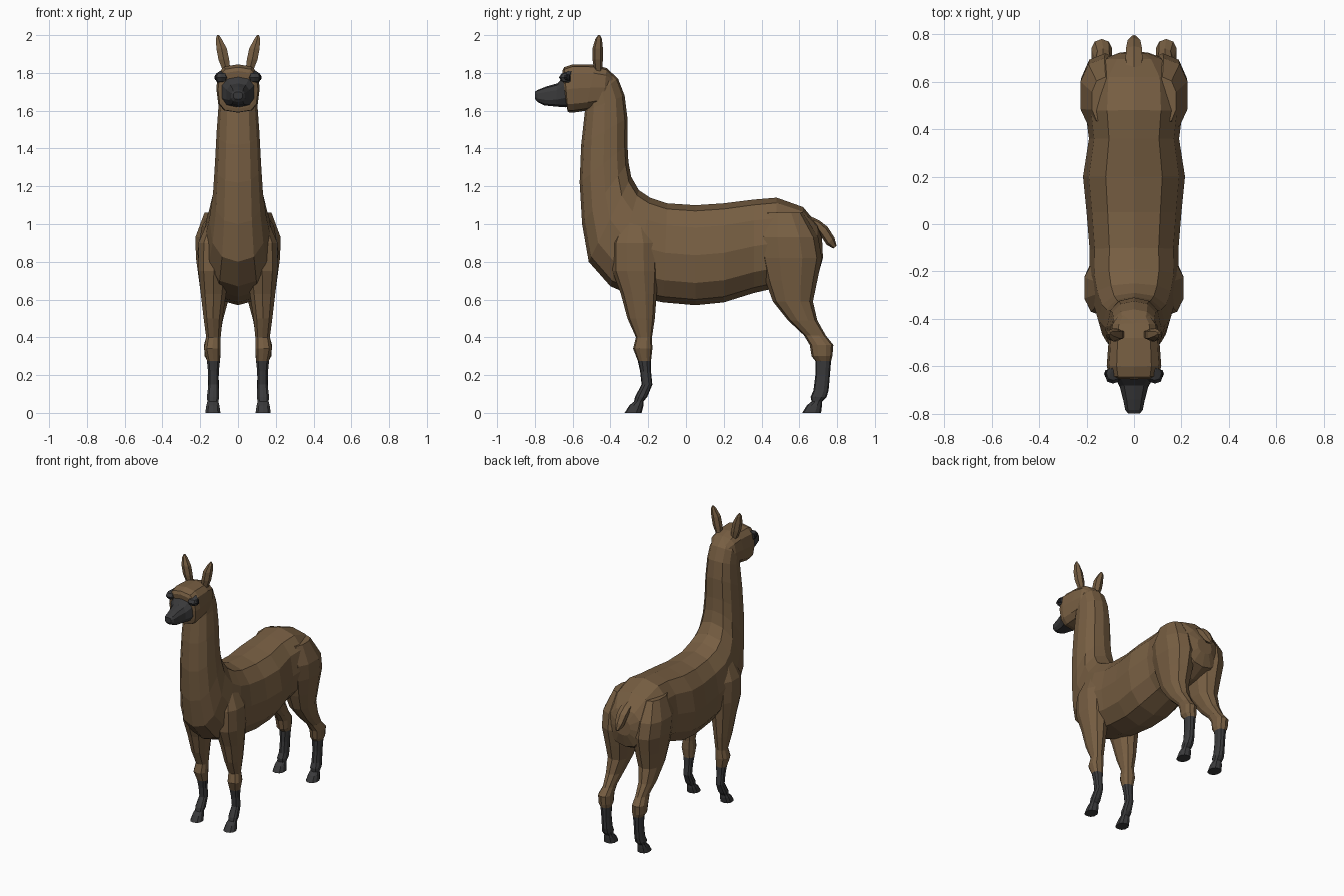
import bpy, bmesh, math
from mathutils import Vector


def material(name, rgb):
    m = bpy.data.materials.new(name)
    m.diffuse_color = (*rgb, 1)
    return m


BROWN = material("brown_wool", (0.185, 0.113, 0.055))
BLACK = material("charcoal_skin", (0.042, 0.042, 0.044))
EYE = material("dark_eye", (0.012, 0.012, 0.014))


def loft(name, rings, sides=12, mats=(BROWN,), rule=None, mirror=False, square=0.85):
    """Each ring: two opposite points (y, z), half width, centre x."""
    bm = bmesh.new()
    loops = []
    for ya, za, yb, zb, w, xc in rings:
        a, b = Vector((xc, ya, za)), Vector((xc, yb, zb))
        mid, half = (a + b) / 2, (a - b) / 2
        loop = []
        for i in range(sides):
            t = 2 * math.pi * i / sides
            c = math.copysign(abs(math.cos(t)) ** square, math.cos(t))
            s = math.copysign(abs(math.sin(t)) ** square, math.sin(t))
            loop.append(bm.verts.new(mid + half * c + Vector((w * s, 0, 0))))
        loops.append(loop)
    for p, q in zip(loops, loops[1:]):
        for i in range(sides):
            j = (i + 1) % sides
            bm.faces.new((p[i], p[j], q[j], q[i]))
    bm.faces.new(loops[0])
    bm.faces.new(loops[-1])
    bmesh.ops.recalc_face_normals(bm, faces=bm.faces)
    if rule:
        for f in bm.faces:
            f.material_index = rule(f.calc_center_median())
    me = bpy.data.meshes.new(name)
    bm.to_mesh(me)
    bm.free()
    for m in mats:
        me.materials.append(m)
    ob = bpy.data.objects.new(name, me)
    bpy.context.collection.objects.link(ob)
    if mirror:
        ob.modifiers.new("Mirror", 'MIRROR')
    return ob


def centred(rows):
    return [(*r, 0) for r in rows]


# Torso and neck: back point, belly point, half width
loft("body_and_neck", centred([
    (0.72, 0.93, 0.725, 0.82, 0.06),
    (0.695, 1.00, 0.70, 0.73, 0.13),
    (0.62, 1.09, 0.60, 0.68, 0.195),
    (0.48, 1.14, 0.47, 0.66, 0.205),
    (0.36, 1.13, 0.36, 0.635, 0.19),
    (0.20, 1.11, 0.20, 0.585, 0.215),
    (0.05, 1.10, 0.05, 0.57, 0.20),
    (-0.10, 1.11, -0.12, 0.585, 0.187),
    (-0.19, 1.14, -0.27, 0.615, 0.19),
    (-0.25, 1.18, -0.40, 0.67, 0.175),
    (-0.29, 1.25, -0.515, 0.80, 0.152),
    (-0.305, 1.33, -0.55, 1.00, 0.132),
    (-0.31, 1.42, -0.563, 1.22, 0.122),
    (-0.31, 1.56, -0.555, 1.42, 0.113),
    (-0.325, 1.68, -0.535, 1.60, 0.102),
    (-0.36, 1.77, -0.53, 1.65, 0.098),
    (-0.42, 1.825, -0.53, 1.70, 0.08)]))

# Head with a blunt face and brow
loft("head", centred([
    (-0.37, 1.77, -0.38, 1.67, 0.06),
    (-0.42, 1.825, -0.44, 1.62, 0.10),
    (-0.48, 1.843, -0.53, 1.60, 0.108),
    (-0.60, 1.845, -0.595, 1.59, 0.115),
    (-0.645, 1.83, -0.625, 1.592, 0.106),
    (-0.655, 1.81, -0.63, 1.61, 0.09)]), square=0.65)

# Dark tapered muzzle
loft("muzzle", centred([
    (-0.58, 1.795, -0.58, 1.62, 0.10),
    (-0.645, 1.785, -0.64, 1.618, 0.088),
    (-0.68, 1.745, -0.69, 1.622, 0.062),
    (-0.74, 1.728, -0.75, 1.628, 0.046),
    (-0.785, 1.71, -0.785, 1.645, 0.038),
    (-0.80, 1.70, -0.798, 1.66, 0.025)]), sides=10, mats=(BLACK,), square=0.75)

# Eyes and the dark skin around them
for name, r, x, y, mat in (("eye_patch", 0.034, 0.088, -0.605, BLACK),
                           ("eye", 0.02, 0.106, -0.612, EYE)):
    loft(name, [(y, 1.776 + r * k, y - 2 * r * s, 1.776 + r * k, r * s, x)
                for k, s in ((-1, 0.2), (-0.6, 0.8), (0, 1), (0.6, 0.8), (1, 0.2))],
         sides=8, mats=(mat,), mirror=True)

# Pointed ears
loft("ears", [
    (-0.485, 1.81, -0.445, 1.81, 0.022, 0.06),
    (-0.495, 1.87, -0.44, 1.87, 0.032, 0.075),
    (-0.495, 1.93, -0.44, 1.93, 0.031, 0.087),
    (-0.48, 1.98, -0.445, 1.98, 0.017, 0.102),
    (-0.465, 2.0, -0.455, 2.0, 0.006, 0.106)], sides=6, mirror=True)


# Legs: front y, back y, height, half width, centre x
def leg(name, rows):
    loft(name, [(a, z, b, z, w, x) for a, b, z, w, x in rows], sides=10,
         mats=(BROWN, BLACK), rule=lambda c: int(c.z < 0.275), mirror=True)


leg("front_legs", [
    (-0.34, -0.20, 1.02, 0.05, 0.11),
    (-0.39, -0.15, 0.90, 0.088, 0.125),
    (-0.39, -0.145, 0.75, 0.085, 0.128),
    (-0.345, -0.155, 0.63, 0.070, 0.130),
    (-0.31, -0.165, 0.50, 0.052, 0.132),
    (-0.265, -0.18, 0.40, 0.040, 0.130),
    (-0.28, -0.178, 0.34, 0.046, 0.136),
    (-0.255, -0.185, 0.275, 0.036, 0.130),
    (-0.243, -0.185, 0.22, 0.030, 0.130),
    (-0.235, -0.178, 0.15, 0.028, 0.130),
    (-0.27, -0.205, 0.085, 0.034, 0.132),
    (-0.275, -0.225, 0.06, 0.030, 0.133),
    (-0.30, -0.225, 0.04, 0.036, 0.133),
    (-0.325, -0.235, 0.0, 0.042, 0.133)])

leg("hind_legs", [
    (0.42, 0.62, 1.06, 0.06, 0.12),
    (0.385, 0.70, 0.93, 0.105, 0.125),
    (0.39, 0.72, 0.82, 0.105, 0.122),
    (0.42, 0.695, 0.70, 0.090, 0.120),
    (0.46, 0.672, 0.59, 0.072, 0.122),
    (0.54, 0.695, 0.49, 0.052, 0.130),
    (0.625, 0.74, 0.41, 0.038, 0.130),
    (0.655, 0.78, 0.36, 0.046, 0.136),
    (0.665, 0.775, 0.30, 0.044, 0.134),
    (0.685, 0.768, 0.275, 0.034, 0.130),
    (0.685, 0.762, 0.20, 0.029, 0.130),
    (0.675, 0.755, 0.12, 0.030, 0.130),
    (0.66, 0.745, 0.085, 0.034, 0.132),
    (0.665, 0.72, 0.06, 0.030, 0.133),
    (0.64, 0.72, 0.04, 0.036, 0.133),
    (0.615, 0.715, 0.0, 0.042, 0.133)])

# Short drooping tail
loft("tail", centred([
    (0.64, 1.05, 0.64, 0.98, 0.035),
    (0.705, 1.02, 0.69, 0.975, 0.040),
    (0.75, 0.985, 0.715, 0.935, 0.038),
    (0.785, 0.93, 0.745, 0.89, 0.030),
    (0.797, 0.885, 0.78, 0.87, 0.010)]), sides=6)
